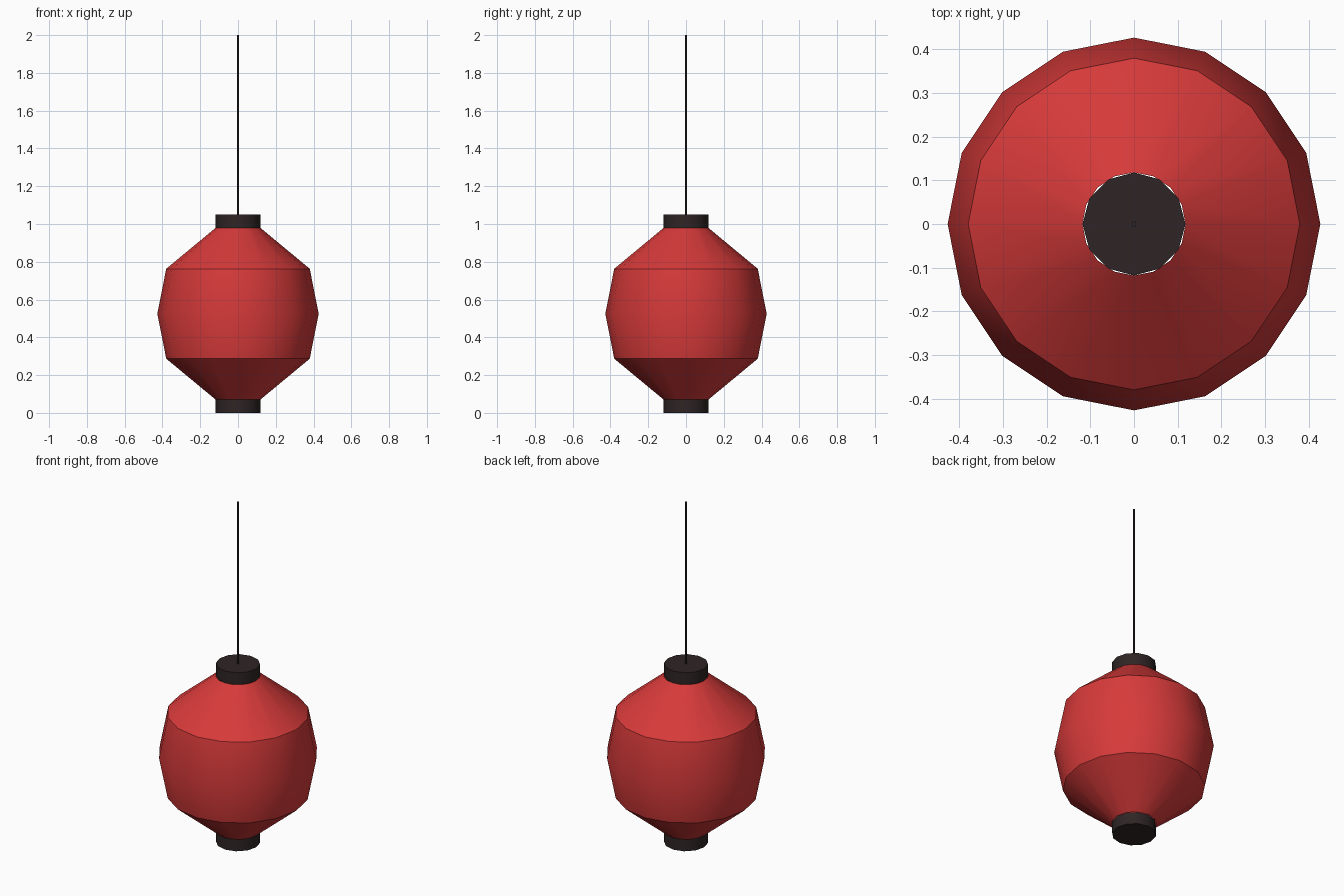
import bpy
from math import cos, sin, pi, radians

cube = bpy.data.objects.get("Cube")
if cube:
    bpy.data.objects.remove(cube, do_unlink=True)


def make_material(name, rgb):
    mat = bpy.data.materials.new(name)
    mat.use_nodes = True
    color = (*rgb, 1.0)
    mat.diffuse_color = color
    mat.node_tree.nodes["Principled BSDF"].inputs["Base Color"].default_value = color
    return mat


red = make_material("red paper", (0.68, 0.042, 0.042))
dark = make_material("dark wood", (0.028, 0.018, 0.018))


def lathe(name, profile, sides, mat, capped):
    """Turn a (radius, height) profile, bottom to top, around the z axis."""
    verts = [(r * cos(2 * pi * i / sides), r * sin(2 * pi * i / sides), z)
             for r, z in profile for i in range(sides)]
    faces = []
    for ring in range(len(profile) - 1):
        a, b = ring * sides, (ring + 1) * sides
        for i in range(sides):
            j = (i + 1) % sides
            faces.append((a + i, a + j, b + j, b + i))
    if capped:
        last = (len(profile) - 1) * sides
        faces.append(tuple(reversed(range(sides))))
        faces.append(tuple(range(last, last + sides)))
    mesh = bpy.data.meshes.new(name)
    mesh.from_pydata(verts, [], faces)
    mesh.materials.append(mat)
    obj = bpy.data.objects.new(name, mesh)
    bpy.context.collection.objects.link(obj)
    bpy.ops.object.select_all(action="DESELECT")
    obj.select_set(True)
    bpy.context.view_layer.objects.active = obj
    bpy.ops.object.shade_smooth_by_angle(angle=radians(35))
    return obj


# Paper shade, open at both rims
rim, shoulder, belly = 0.118, 0.38, 0.427
lathe("lantern_shade",
      [(rim, 0.07), (shoulder, 0.287), (belly, 0.525), (shoulder, 0.763), (rim, 0.98)],
      16, red, False)

# Matching end caps
for name, base in (("bottom_cap", 0.0), ("top_cap", 0.98)):
    lathe(name, [(rim, base), (rim, base + 0.07)], 12, dark, True)

# Hanging cord
lathe("hanging_cord", [(0.006, 1.04), (0.006, 2.0)], 6, dark, True)
